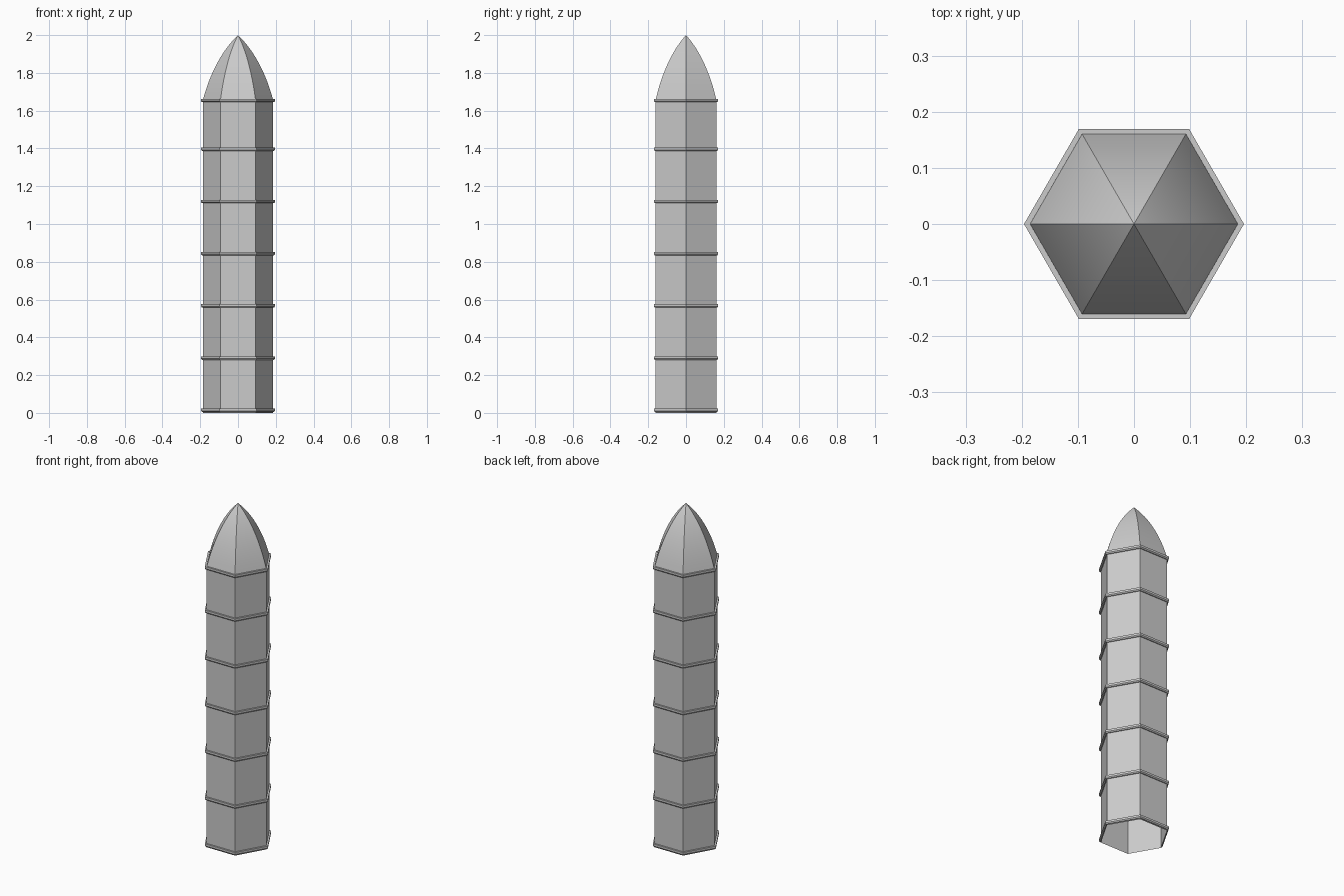
import bpy, bmesh, math

cube = bpy.data.objects.get("Cube")
if cube:
    bpy.data.objects.remove(cube, do_unlink=True)

stone = bpy.data.materials.new("grey stone")
stone.use_nodes = True
stone.diffuse_color = (0.6, 0.6, 0.6, 1)
stone.node_tree.nodes["Principled BSDF"].inputs["Base Color"].default_value = (0.6, 0.6, 0.6, 1)

SIDES = 6
RADIUS = 0.185


def lathe_hex(name, profile, closed=False):
    """Sweep (radius, height) points around a hexagon; zero radius makes a tip."""
    bm = bmesh.new()
    rows = []
    for r, z in profile:
        if r == 0:
            rows.append([bm.verts.new((0, 0, z))] * SIDES)
        else:
            rows.append([bm.verts.new((r * math.cos(math.tau * i / SIDES),
                                       r * math.sin(math.tau * i / SIDES), z))
                         for i in range(SIDES)])
    pairs = list(zip(rows, rows[1:]))
    if closed:
        pairs.append((rows[-1], rows[0]))
    for low, high in pairs:
        for i in range(SIDES):
            j = (i + 1) % SIDES
            corners = [low[i], low[j], high[j], high[i]]
            bm.faces.new(list(dict.fromkeys(corners)))
    mesh = bpy.data.meshes.new(name)
    bm.to_mesh(mesh)
    bm.free()
    mesh.materials.append(stone)
    obj = bpy.data.objects.new(name, mesh)
    bpy.context.collection.objects.link(obj)
    return obj


# Open six-sided shaft
lathe_hex("shaft", [(RADIUS, 0), (RADIUS, 1.66)])

# Thin bands around the shaft
for n, z in enumerate([0.005, 0.281, 0.558, 0.834, 1.11, 1.387, 1.645]):
    lathe_hex(f"band_{n + 1}", [(RADIUS, z), (0.191, z), (0.196, z + 0.006),
                                (0.196, z + 0.018), (RADIUS, z + 0.018)], closed=True)

# Pointed, curved roof: quadratic curve from eaves to tip
STEPS = 12
eaves, bulge, tip = (RADIUS, 1.66), (0.125, 1.88), (0, 2.0)
curve = []
for s in range(STEPS + 1):
    t = s / STEPS
    curve.append(tuple((1 - t) ** 2 * a + 2 * t * (1 - t) * b + t * t * c
                       for a, b, c in zip(eaves, bulge, tip)))
roof = lathe_hex("roof", curve)
bpy.ops.object.select_all(action="DESELECT")
roof.select_set(True)
bpy.context.view_layer.objects.active = roof
bpy.ops.object.shade_smooth_by_angle(angle=math.radians(25))
